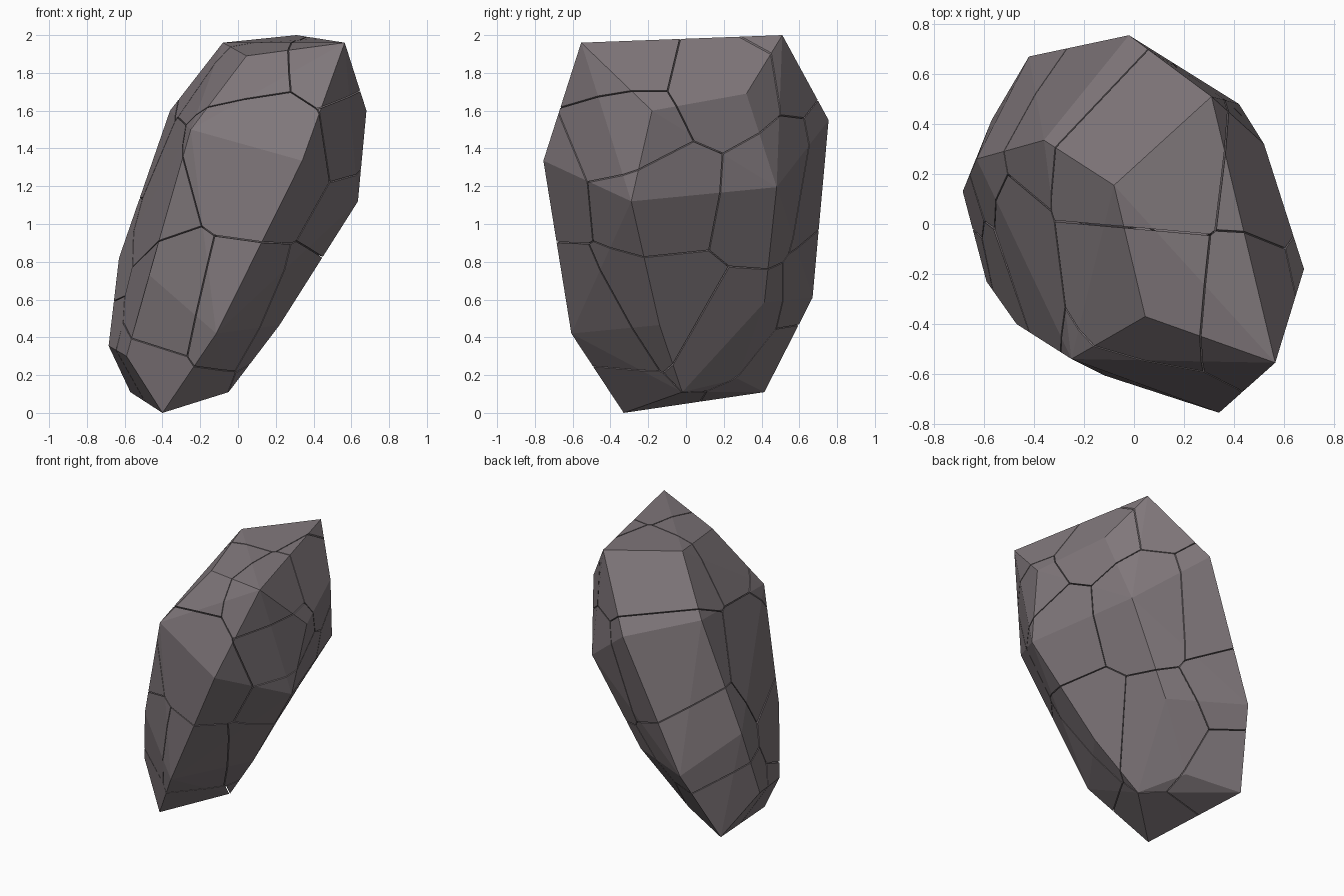
import bpy
import bmesh
from mathutils import Vector

if "Cube" in bpy.data.objects:
    bpy.data.objects.remove(bpy.data.objects["Cube"])

GAP = 0.006  # width of the cracks between chunks

# Corner points of the whole boulder, from the top ring down to the base
CORNERS = [
    (0.565, -0.555, 1.96), (0.31, 0.51, 2.0), (-0.08, 0.155, 1.96), (0.045, -0.37, 1.89),
    (0.68, -0.18, 1.60), (0.52, 0.32, 1.69), (-0.02, 0.755, 1.55), (-0.36, 0.335, 1.60),
    (-0.25, -0.54, 1.50), (0.34, -0.755, 1.335), (0.635, -0.29, 1.12), (0.42, 0.48, 1.195),
    (-0.63, 0.26, 0.82), (-0.42, 0.67, 0.61), (-0.47, -0.40, 0.73), (-0.115, -0.607, 0.42),
    (0.22, -0.14, 0.465), (0.075, 0.415, 0.585), (-0.685, 0.13, 0.355), (-0.59, -0.23, 0.30),
    (-0.57, 0.415, 0.11), (-0.215, 0.275, 0.18), (-0.05, -0.02, 0.11), (-0.40, -0.33, 0.0),
]

# Centres of the chunks the boulder is broken into
CENTRES = [Vector(c) for c in [
    (0.52, -0.30, 1.84), (0.08, -0.25, 1.78), (0.12, 0.20, 1.78), (0.55, 0.15, 1.75),
    (0.62, -0.28, 1.52), (0.10, -0.50, 1.35), (0.50, -0.12, 1.16), (0.32, 0.42, 1.15),
    (-0.50, -0.25, 1.15), (-0.15, 0.45, 1.25), (-0.40, 0.40, 0.75), (-0.40, -0.40, 0.60),
    (0.00, -0.45, 0.50), (0.20, -0.15, 0.58), (0.02, 0.25, 0.42), (-0.42, -0.22, 0.14),
    (-0.50, 0.30, 0.28),
]]

stone = bpy.data.materials.new("mauve_grey_stone")
stone.diffuse_color = (0.215, 0.185, 0.197, 1.0)
stone.use_nodes = True
stone.node_tree.nodes["Principled BSDF"].inputs["Base Color"].default_value = stone.diffuse_color


def make_boulder():
    """Faceted convex boulder."""
    bm = bmesh.new()
    for c in CORNERS:
        bm.verts.new(c)
    bmesh.ops.convex_hull(bm, input=bm.verts[:])
    loose = [v for v in bm.verts if not v.link_faces]
    bmesh.ops.delete(bm, geom=loose, context='VERTS')
    bmesh.ops.dissolve_limit(bm, angle_limit=0.07, verts=bm.verts[:], edges=bm.edges[:])
    return bm


def cut_away(bm, point, normal):
    """Remove everything beyond a plane and close the cut."""
    bmesh.ops.bisect_plane(bm, geom=bm.verts[:] + bm.edges[:] + bm.faces[:], dist=1e-5,
                           plane_co=point, plane_no=normal, clear_outer=True)
    rim = [e for e in bm.edges if e.is_boundary]
    if rim:
        bmesh.ops.holes_fill(bm, edges=rim, sides=0)


# Break the boulder into chunks with narrow cracks between them
boulder = make_boulder()
for i, centre in enumerate(CENTRES):
    chunk = boulder.copy()
    for other in CENTRES:
        if other is not centre and chunk.faces:
            away = (other - centre).normalized()
            cut_away(chunk, (centre + other) / 2 - away * GAP / 2, away)
    if chunk.faces:
        bmesh.ops.recalc_face_normals(chunk, faces=chunk.faces[:])
        mesh = bpy.data.meshes.new(f"rock_chunk_{i + 1:02d}")
        chunk.to_mesh(mesh)
        mesh.materials.append(stone)
        bpy.context.collection.objects.link(bpy.data.objects.new(mesh.name, mesh))
    chunk.free()
boulder.free()
